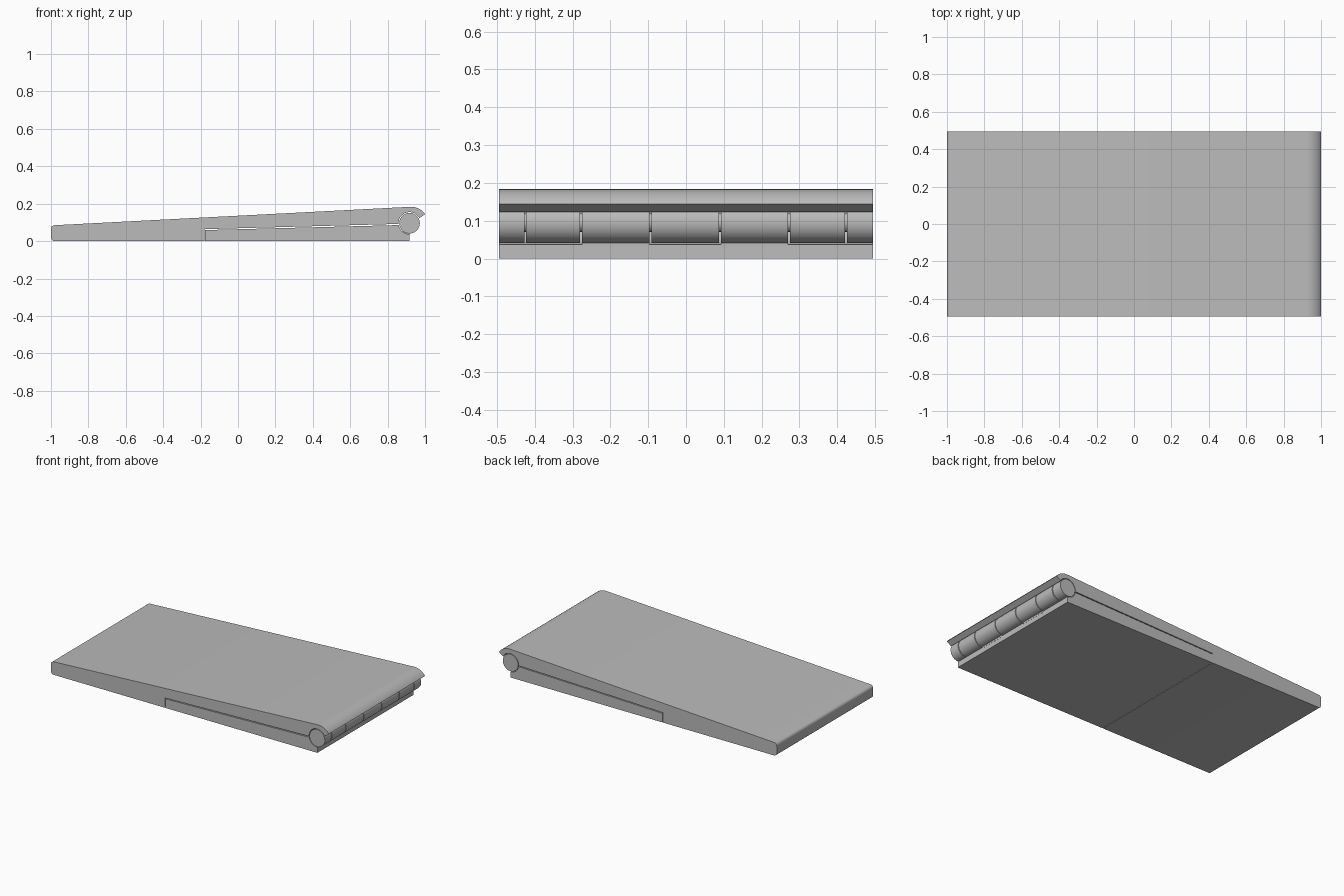
import bpy, bmesh, math

cube = bpy.data.objects.get("Cube")
if cube:
    bpy.data.objects.remove(cube)

# One bare metal colour
metal = bpy.data.materials.new("grey metal")
metal.use_nodes = True
grey = (0.5, 0.5, 0.5, 1)
metal.diffuse_color = grey
metal.node_tree.nodes["Principled BSDF"].inputs["Base Color"].default_value = grey

HALF = 0.495            # half width
PX, PZ = 0.917, 0.096   # hinge axis
R = 0.055               # knuckle radius
SEAT = 0.059            # radius of the hollow around the knuckles


def arc(cx, cz, r, a0, a1, n):
    """Points on an arc, angles in degrees."""
    angles = [math.radians(a0 + (a1 - a0) * i / n) for i in range(n + 1)]
    return [(cx + r * math.cos(a), cz + r * math.sin(a)) for a in angles]


def extrude(name, profile, y0, y1):
    """Prism with an x-z profile running along y."""
    bm = bmesh.new()
    face = bm.faces.new([bm.verts.new((x, y0, z)) for x, z in profile])
    swept = bmesh.ops.extrude_face_region(bm, geom=[face])["geom"]
    verts = [v for v in swept if isinstance(v, bmesh.types.BMVert)]
    bmesh.ops.translate(bm, vec=(0, y1 - y0, 0), verts=verts)
    bmesh.ops.recalc_face_normals(bm, faces=bm.faces)
    mesh = bpy.data.meshes.new(name)
    bm.to_mesh(mesh)
    bm.free()
    mesh.materials.append(metal)
    obj = bpy.data.objects.new(name, mesh)
    bpy.context.collection.objects.link(obj)
    bpy.ops.object.select_all(action="DESELECT")
    obj.select_set(True)
    bpy.context.view_layer.objects.active = obj
    bpy.ops.object.shade_smooth_by_angle(angle=math.radians(30))
    return obj


# Upper wedge leaf with a hooked hood over the hinge
upper = arc(-0.98, 0.02, 0.02, 180, 270, 6)
upper += [(-0.18, 0), (-0.18, 0.064)]
upper += arc(PX, PZ, SEAT, 184, 27, 24)
upper += [(1.0, 0.144)]
upper += arc(0.925, 0.092, 0.0915, 36, 92, 10)
upper += arc(-0.98, 0.065, 0.02, 92, 180, 6)
extrude("upper_leaf", upper, -HALF, HALF)

# Lower leaf, recessed under the upper one
lower = [(-0.177, 0), (0.918, 0)]
lower += arc(PX, PZ, SEAT, 270, 190, 14)
lower += [(-0.177, 0.059)]
extrude("lower_leaf", lower, -HALF, HALF)

# Interleaved knuckles on a common pin; alternate ones join the lower leaf
cuts = [-HALF, -0.425, -0.278, -0.094, 0.09, 0.272, 0.423, HALF]
for i, (a, b) in enumerate(zip(cuts, cuts[1:])):
    y0 = a if i == 0 else a + 0.0025
    y1 = b if i == len(cuts) - 2 else b - 0.0025
    extrude(f"knuckle_{i + 1}", arc(PX, PZ, R, 0, 352.5, 47), y0, y1)
    if i % 2 == 0 and 0 < i < 6:
        web = [(0.88, 0.03), (0.918, 0.03), (0.918, 0.06), (0.88, 0.06)]
        extrude(f"knuckle_web_{i + 1}", web, y0, y1)

extrude("hinge_pin", arc(PX, PZ, 0.025, 0, 345, 23), -HALF + 0.01, HALF - 0.01)
